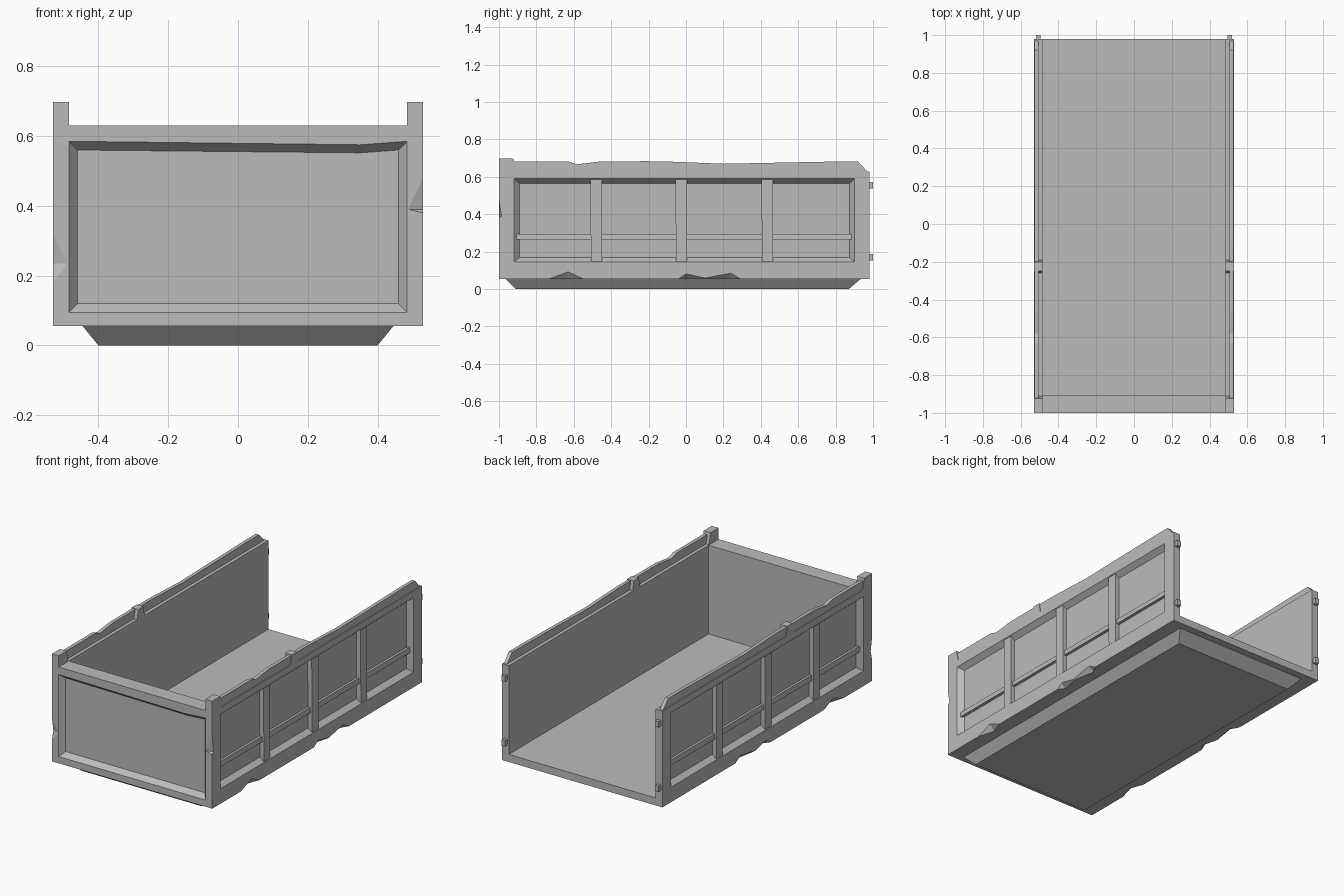
import bpy
import bmesh
from itertools import product

if "Cube" in bpy.data.objects:
    bpy.data.objects.remove(bpy.data.objects["Cube"], do_unlink=True)

grey = bpy.data.materials.new("plain grey")
grey.use_nodes = True
grey.diffuse_color = (0.5, 0.5, 0.5, 1)
grey.node_tree.nodes["Principled BSDF"].inputs["Base Color"].default_value = (0.5, 0.5, 0.5, 1)


def finish(name, bm):
    bmesh.ops.recalc_face_normals(bm, faces=bm.faces)
    mesh = bpy.data.meshes.new(name)
    bm.to_mesh(mesh)
    bm.free()
    mesh.materials.append(grey)
    obj = bpy.data.objects.new(name, mesh)
    bpy.context.collection.objects.link(obj)
    return obj


def solid(name, points):
    """Convex solid around the points."""
    bm = bmesh.new()
    for p in points:
        bm.verts.new(p)
    bmesh.ops.convex_hull(bm, input=bm.verts)
    bmesh.ops.dissolve_limit(bm, angle_limit=0.001, verts=bm.verts, edges=bm.edges)
    return finish(name, bm)


def block(name, xs, ys, zs):
    return solid(name, product(xs, ys, zs))


def tapered(name, xs, base_y, top_y, base_z, top_z, top_xs=None):
    return solid(name, [*product(xs, base_y, [base_z]), *product(top_xs or xs, top_y, [top_z])])


def carve(target, cutter):
    cutter.hide_render = True
    mod = target.modifiers.new("cut", 'BOOLEAN')
    mod.operation = 'DIFFERENCE'
    mod.solver = 'EXACT'
    mod.object = cutter
    bpy.context.view_layer.objects.active = target
    bpy.ops.object.modifier_apply(modifier=mod.name)
    bpy.data.objects.remove(cutter, do_unlink=True)


# Open tray: floor, two sides and front wall
W, IN, TOP = 0.53, 0.485, 0.63
body = block("cargo_bed", (-W, W), (-1, 0.98), (0.055, TOP))
carve(body, block("cavity", (-IN, IN), (-0.905, 1.2), (0.1, 1)))

# Front recess in two pieces, giving the sagging top edge
for outer, inner in (
    ([(-0.485, 0.095), (0.351, 0.095), (0.351, 0.575), (-0.485, 0.585)],
     [(-0.46, 0.12), (0.351, 0.12), (0.351, 0.552), (-0.46, 0.56)]),
    ([(0.35, 0.095), (0.485, 0.095), (0.485, 0.585), (0.35, 0.575)],
     [(0.35, 0.12), (0.46, 0.12), (0.46, 0.56), (0.35, 0.552)]),
):
    carve(body, solid("front_recess", [(x, y, z) for y in (-1.05, -1) for x, z in outer]
                      + [(x, -0.97, z) for x, z in inner]))

# Chips on the front corners
for s, low, high, tip in ((1, 0.38, 0.48, 0.39), (-1, 0.18, 0.32, 0.235)):
    carve(body, solid("corner_chip", [
        (s * W, -1, low), (s * W, -1, high), (s * 0.487, -1, tip),
        (s * W, -0.986, tip), (s * 0.57, -1.04, tip)]))

# Top rail outline, with worn dips
rail_outline = [(-0.93, TOP), (-0.93, 0.682), (-0.63, 0.682), (-0.58, 0.667),
                (-0.46, 0.682), (-0.1, 0.682), (0.2, 0.67), (0.5, 0.676),
                (0.8, 0.682), (0.92, 0.682), (0.968, TOP)]

for s, side in ((1, "left"), (-1, "right")):
    # Side recess with sloping border
    carve(body, solid("side_recess", [
        *product((s * 0.56, s * W), (-0.92, 0.9), (0.145, 0.59)),
        *product([s * 0.5], (-0.89, 0.875), (0.168, 0.565))]))

    # Chips along the lower edge
    for start, end, tips in ((-0.73, -0.55, [(-0.63, 0.092)]),
                             (-0.04, 0.12, [(0.0, 0.082)]),
                             (0.08, 0.29, [(0.24, 0.085)])):
        points = [(s * W, start, 0.055), (s * W, end, 0.055)]
        for y, z in tips:
            points += [(s * W, y, z), (s * 0.5, y, 0.055), (s * 0.56, y, 0.02)]
        carve(body, solid("edge_chip", points))

    # Upright ribs and long slat
    for i, y in enumerate((-0.48, -0.025, 0.435)):
        tapered(f"{side}_rib_{i + 1}", (s * 0.498, s * 0.527),
                (y - 0.028, y + 0.031), (y - 0.032, y + 0.03), 0.148, 0.585)
    tapered(f"{side}_slat", (s * 0.498, s * 0.518),
            (-0.905, 0.885), (-0.905, 0.885), 0.264, 0.295, (s * 0.498, s * 0.514))

    # Top rail
    bm = bmesh.new()
    face = bm.faces.new([bm.verts.new((s * 0.505, y, z)) for y, z in rail_outline])
    extruded = bmesh.ops.extrude_face_region(bm, geom=[face])["geom"]
    bmesh.ops.translate(bm, vec=(s * 0.021, 0, 0),
                        verts=[v for v in extruded if isinstance(v, bmesh.types.BMVert)])
    finish(f"{side}_top_rail", bm)

    # Front post cap and middle clamp
    tapered(f"{side}_front_post", (s * IN, s * W), (-1, -0.91), (-1, -0.924), TOP, 0.697)
    tapered(f"{side}_middle_clamp", (s * IN, s * W), (-0.26, -0.19), (-0.248, -0.2), TOP, 0.686)

    # Tailgate hinge stubs
    for name, z in (("lower", 0.17), ("upper", 0.555)):
        block(f"{side}_{name}_hinge", (s * 0.495, s * 0.52), (0.97, 1), (z - 0.017, z + 0.017))

# Tapered underside
tapered("underside", (-0.4, 0.4), (-0.91, 0.87), (-0.965, 0.935), 0, 0.055, (-0.445, 0.445))
